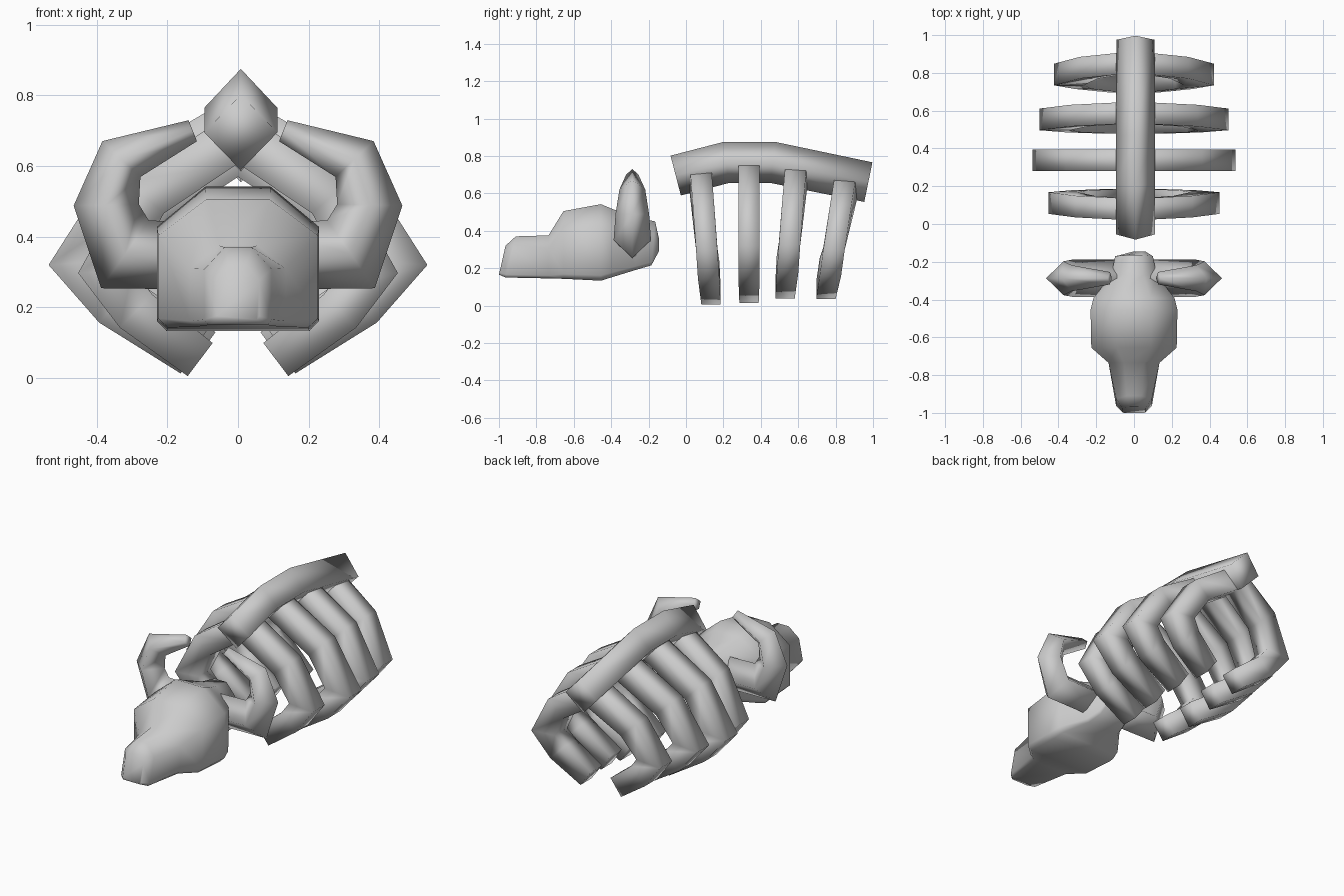
import bpy, bmesh
from math import cos, sin, pi, radians
from mathutils import Vector

if "Cube" in bpy.data.objects:
    bpy.data.objects.remove(bpy.data.objects["Cube"])


def finish(name, rings, angle=100):
    """Skin a list of equal-length rings and cap both ends."""
    bm = bmesh.new()
    vs = [[bm.verts.new(p) for p in ring] for ring in rings]
    n = len(vs[0])
    for a, b in zip(vs, vs[1:]):
        for i in range(n):
            j = (i + 1) % n
            bm.faces.new((a[i], a[j], b[j], b[i]))
    bm.faces.new(vs[0])
    bm.faces.new(vs[-1])
    bmesh.ops.recalc_face_normals(bm, faces=bm.faces)
    me = bpy.data.meshes.new(name)
    bm.to_mesh(me)
    bm.free()
    ob = bpy.data.objects.new(name, me)
    bpy.context.collection.objects.link(ob)
    bpy.ops.object.select_all(action='DESELECT')
    ob.select_set(True)
    bpy.context.view_layer.objects.active = ob
    bpy.ops.object.shade_smooth_by_angle(angle=radians(angle))
    return ob


def tube(name, path, radii, side, wide=1.0, turn=0.0):
    """Mitred four-sided tube along a planar path; side is the plane normal."""
    pts = [Vector(p) for p in path]
    side = Vector(side)
    dirs = [(b - a).normalized() for a, b in zip(pts, pts[1:])]
    rings = []
    for i, (p, r) in enumerate(zip(pts, radii)):
        d0, d1 = dirs[max(i - 1, 0)], dirs[min(i, len(dirs) - 1)]
        t = (d0 + d1).normalized()
        n = side.cross(t).normalized() / max(t.dot(d1), 0.5)
        rings.append([p + r * (cos(turn + pi / 2 * k) * n
                               + sin(turn + pi / 2 * k) * wide * side)
                      for k in range(4)])
    return finish(name, rings)


# Spine (diamond section)
tube("spine", [(0.008, -0.055, 0.695), (0.008, 0.215, 0.765),
               (0.008, 0.465, 0.765), (0.008, 0.975, 0.66)],
     [0.11, 0.11, 0.11, 0.108], (1, 0, 0), 0.94)

# Ribs (square section): one half-arch scaled per rib
# (half width, top z, bottom z, y at top, y at bottom)
half = [(0.13, 0.05), (0.35, 0.195), (0.455, 0.315), (0.315, 0.535), (0, 0.72)]
for k, (w, top, bot, y1, y0) in enumerate([
        (0.445, 0.70, 0.005, 0.075, 0.138), (0.525, 0.745, 0.012, 0.337, 0.337),
        (0.49, 0.72, 0.04, 0.592, 0.525), (0.415, 0.66, 0.04, 0.86, 0.74)]):
    sx, sz = (w - 0.07) / 0.455, (top - bot) / 0.735
    arch = [(x * sx, bot + z * sz) for x, z in half]
    arch += [(-x, z) for x, z in arch[-2::-1]]
    path = [(x, y0 + (y1 - y0) * (z - bot) / (top - bot), z) for x, z in arch]
    tube(f"rib_{k + 1}", path, [0.083] + [0.092] * 7 + [0.083], (0, 1, 0), 0.88, pi / 4)

# Horns (diamond section)
for s, name in ((-1, "horn_left"), (1, "horn_right")):
    path = [(-0.04, 0.345), (-0.32, 0.35), (-0.373, 0.49), (-0.33, 0.62), (-0.128, 0.7)]
    tube(name, [(-s * x, -0.287, z) for x, z in path],
         [0.095, 0.097, 0.087, 0.067, 0.032], (0, 1, 0), 1.03)

# Skull: octagonal sections (x centre, y bottom, y top, half width, z bottom, z top)
rings = []
for cx, yb, yt, w, zb, zt in [
        (0, -1.0, -0.965, 0.06, 0.165, 0.32), (0, -0.965, -0.91, 0.095, 0.15, 0.37),
        (0, -0.735, -0.735, 0.135, 0.145, 0.375), (0, -0.655, -0.655, 0.226, 0.143, 0.505),
        (0, -0.455, -0.455, 0.23, 0.133, 0.542), (0, -0.40, -0.39, 0.215, 0.15, 0.515),
        (0, -0.27, -0.27, 0.12, 0.19, 0.47), (0, -0.185, -0.165, 0.1, 0.215, 0.45),
        (0.03, -0.145, -0.145, 0.03, 0.29, 0.36)]:
    prof = [(0.4, 1), (1, 0.72), (1, 0.07), (0.88, 0)]
    prof += [(-x, f) for x, f in prof[::-1]]
    rings.append([(cx + x * w, yb + (yt - yb) * f, zb + (zt - zb) * f) for x, f in prof])
finish("skull", rings, 65)
